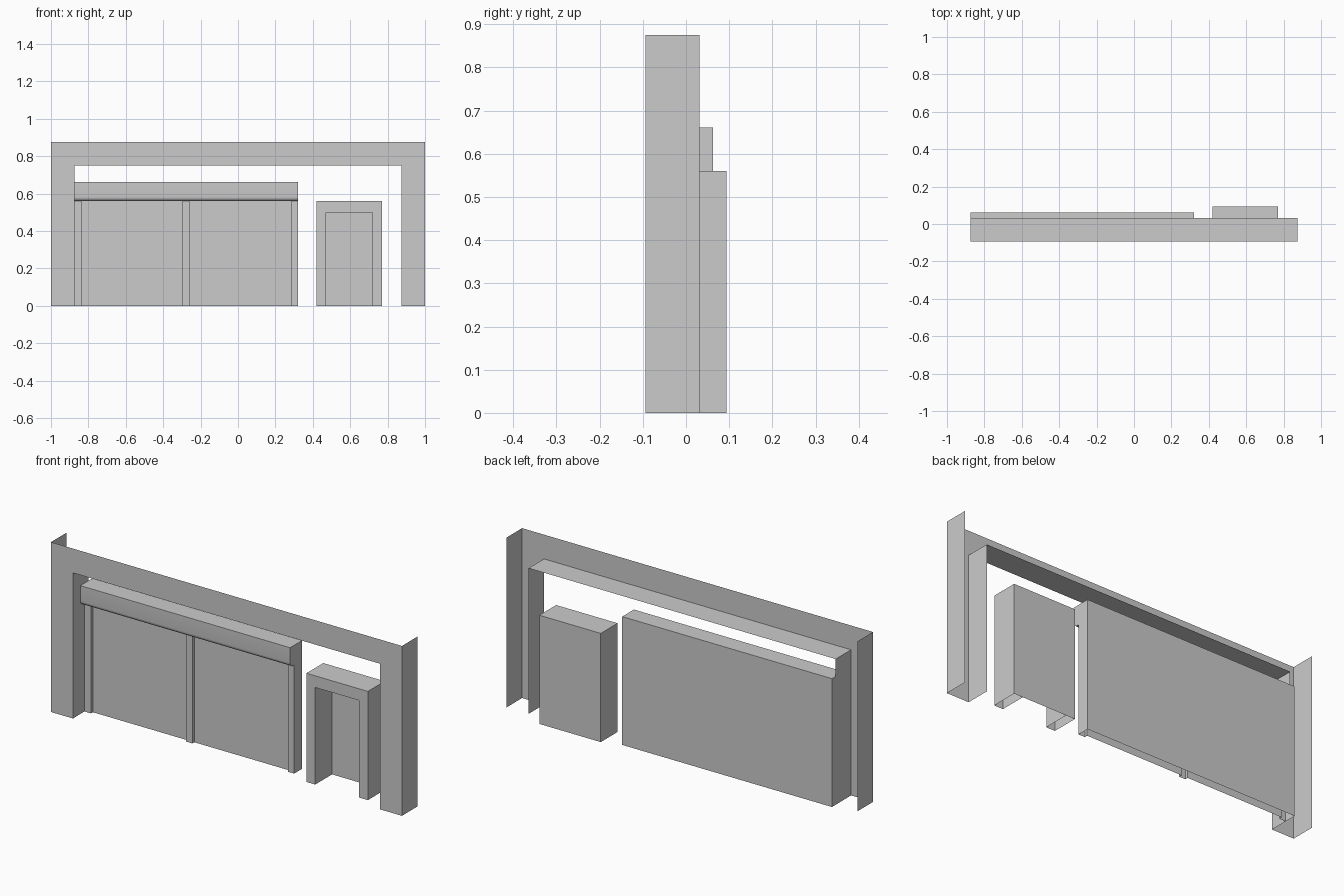
import bpy, bmesh, math

if "Cube" in bpy.data.objects:
    bpy.data.objects.remove(bpy.data.objects["Cube"])


def bridge(bm, a, b, closed=False):
    """Quads between two matching rows of points."""
    n = len(a)
    for i in range(n if closed else n - 1):
        j = (i + 1) % n
        bm.faces.new([bm.verts.new(p) for p in (a[i], a[j], b[j], b[i])])


def finish(bm, name):
    bmesh.ops.remove_doubles(bm, verts=bm.verts, dist=1e-5)
    bmesh.ops.recalc_face_normals(bm, faces=bm.faces)
    me = bpy.data.meshes.new(name)
    bm.to_mesh(me)
    bm.free()
    ob = bpy.data.objects.new(name, me)
    bpy.context.collection.objects.link(ob)
    return ob


def arch(x0, x1, h, y):
    return [(x0, y, 0), (x0, y, h), (x1, y, h), (x1, y, 0)]


# Outer wall frame: open at the top, back and bottom
F, B = -0.094, 0.031
bm = bmesh.new()
outer, outer_b = arch(-1, 1, 0.875, F), arch(-1, 1, 0.875, B)
inner, inner_b = arch(-0.875, 0.875, 0.75, F), arch(-0.875, 0.875, 0.75, B)
bridge(bm, outer, inner)
bridge(bm, inner, inner_b)
for s in (slice(0, 2), slice(2, 4)):
    bridge(bm, outer[s], outer_b[s])
finish(bm, "wall_frame")

# Wide double door: plan outline with three posts, extruded up
X0, X1, BACK, POST, PANEL, H = -0.875, 0.32, 0.062, 0.0, 0.016, 0.56
plan = [(X0, BACK)]
for a, b in ((X0, -0.838), (-0.296, -0.26), (0.284, X1)):
    plan += [(a, PANEL), (a, POST), (b, POST), (b, PANEL)]
plan.append((X1, BACK))
bm = bmesh.new()
bridge(bm, [(x, y, 0) for x, y in plan], [(x, y, H) for x, y in plan], closed=True)
finish(bm, "wide_door")

# Door header with rounded lower front edge
HF, R = -0.033, 0.022
prof = [(BACK, H), (BACK, 0.661), (HF, 0.661)]
for i in range(7):
    t = math.pi / 2 * i / 6
    prof.append((HF + R * (1 - math.cos(t)), H + R * (1 - math.sin(t))))
prof.append((PANEL, H))
ends = [[(x, y, z) for y, z in prof] for x in (X0, X1)]
bm = bmesh.new()
bridge(bm, *ends)
for end in ends:
    bm.faces.new([bm.verts.new(p) for p in end])
header = finish(bm, "door_header")
bpy.context.view_layer.objects.active = header
header.select_set(True)
bpy.ops.object.shade_smooth_by_angle(angle=math.radians(30))

# Small doorway: deep surround, open at the bottom
F, B = -0.043, 0.094
bm = bmesh.new()
outer, outer_b = arch(0.42, 0.77, 0.56, F), arch(0.42, 0.77, 0.56, B)
inner, inner_b = arch(0.47, 0.72, 0.50, F), arch(0.47, 0.72, 0.50, B)
for a, b in ((outer, inner), (outer, outer_b), (inner, inner_b), (outer_b, inner_b)):
    bridge(bm, a, b)
finish(bm, "doorway_surround")

# Small door panel, flush with the back of the surround
bm = bmesh.new()
bm.faces.new([bm.verts.new(p) for p in reversed(inner_b)])
panel = finish(bm, "small_door")
if panel.data.polygons[0].normal.y > 0:
    panel.data.flip_normals()
